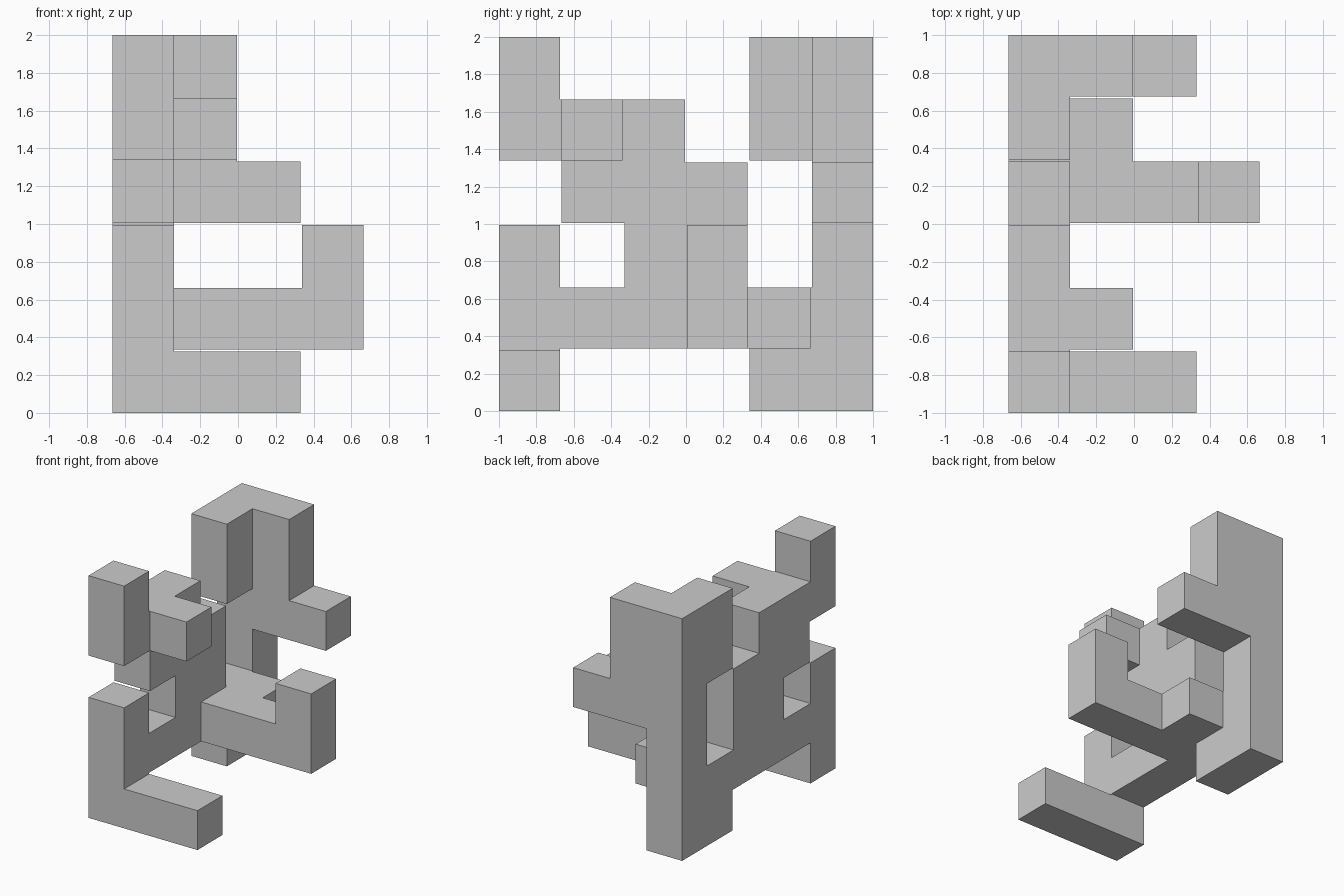
import bpy, bmesh
from itertools import product
from mathutils import Vector

if "Cube" in bpy.data.objects:
    bpy.data.objects.remove(bpy.data.objects["Cube"])

PITCH, SIZE = 0.335, 0.325      # cube spacing and trimmed cube size
ORIGIN = (-0.665, -1.0, 0.0)

# back plate: rows from top to bottom, columns from front (-y) to back (+y)
PLATE = ["#...##",
         "###.##",
         ".###.#",
         "#.##.#",
         "######",
         "#...##"]
cells = {(0, y, 5 - r) for r, row in enumerate(PLATE) for y, c in enumerate(row) if c == "#"}


def bar(lo, hi):
    """Add a straight run of cubes, both ends included."""
    cells.update(product(*(range(a, b + 1) for a, b in zip(lo, hi))))


bar((1, 0, 0), (2, 0, 0))   # front foot bar
bar((1, 3, 1), (3, 3, 1))   # middle arm
bar((3, 3, 2), (3, 3, 2))   # upturned arm tip
bar((1, 4, 1), (1, 4, 1))   # arm side nub
bar((1, 1, 4), (1, 1, 4))   # upper nub
bar((1, 5, 3), (1, 5, 5))   # rear post
bar((2, 5, 3), (2, 5, 3))   # rear post tip


def filled(p):
    """Odd indices are the thin joints, solid only when all cubes around them are."""
    return all(c in cells for c in product(*({i // 2, (i + 1) // 2} for i in p)))


def corner(p):
    """Position of a grid line crossing: even = start of a cube, odd = its end."""
    return [o + (i // 2) * PITCH + (i % 2) * SIZE for o, i in zip(ORIGIN, p)]


# skin of the joined, slightly trimmed cubes
bm = bmesh.new()
solid = {p for p in product(range(7), range(11), range(11)) if filled(p)}
for p in solid:
    for axis, side in product(range(3), (0, 1)):
        q = list(p)
        q[axis] += 2 * side - 1
        if tuple(q) in solid:
            continue
        u, v = (axis + 1) % 3, (axis + 2) % 3
        loop = []
        for du, dv in ((0, 0), (1, 0), (1, 1), (0, 1)):
            k = list(p)
            k[axis] += side
            k[u] += du
            k[v] += dv
            loop.append(bm.verts.new(Vector(corner(k))))
        bm.faces.new(loop if side else loop[::-1])
bmesh.ops.remove_doubles(bm, verts=bm.verts, dist=0.001)
bmesh.ops.dissolve_limit(bm, angle_limit=0.01, verts=bm.verts, edges=bm.edges)
bmesh.ops.triangulate(bm, faces=[f for f in bm.faces if len(f.verts) > 4])

mesh = bpy.data.meshes.new("puzzle_piece")
bm.to_mesh(mesh)
bm.free()
bpy.context.collection.objects.link(bpy.data.objects.new("puzzle_piece", mesh))
